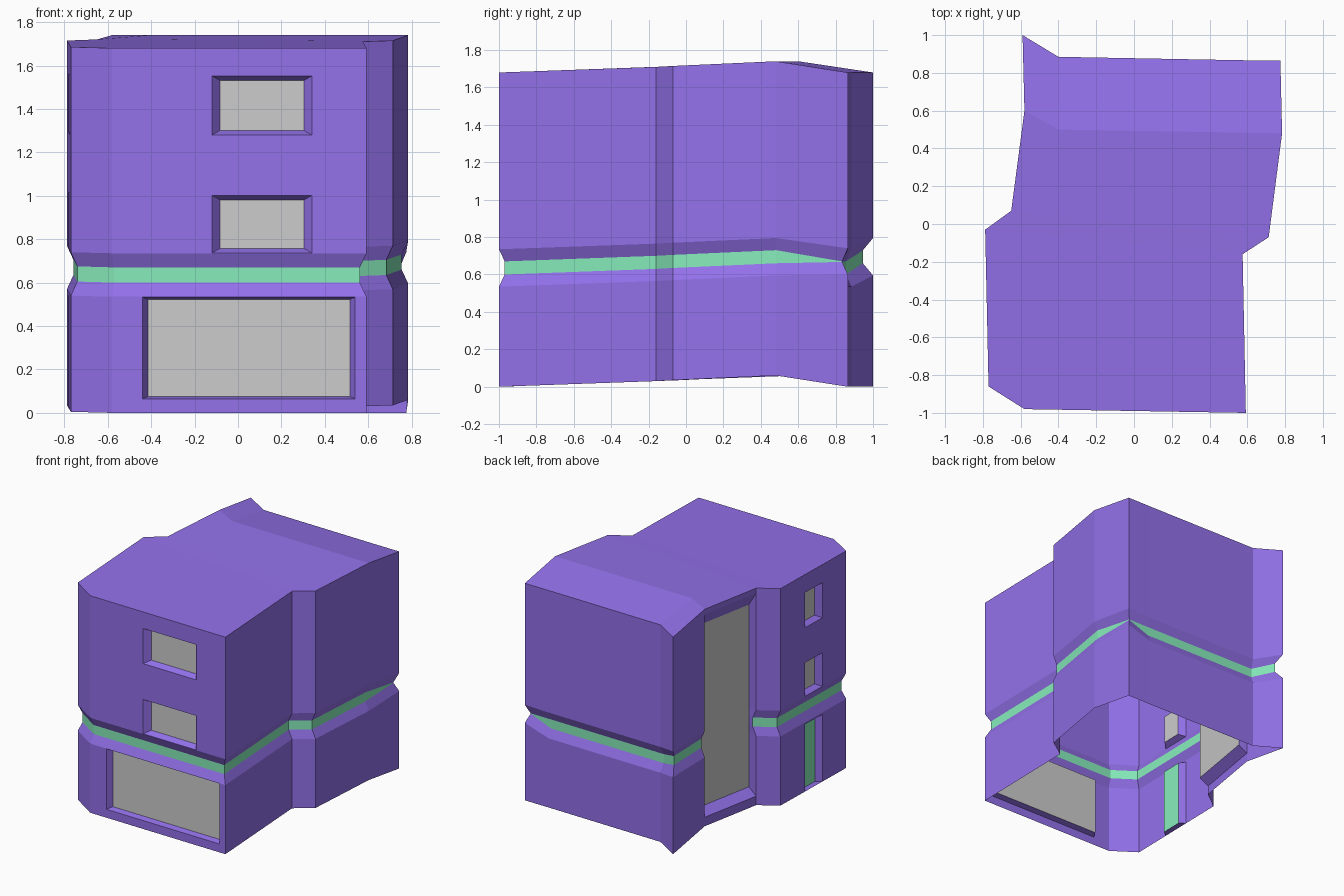
import bpy, bmesh
from mathutils import Vector

if "Cube" in bpy.data.objects:
    bpy.data.objects.remove(bpy.data.objects["Cube"])

# Outline corners, counter-clockwise: x, y, then z shift of base, band, top
OUT = [(.592, -1, 0, 0, 0), (.575, -.16, .03, .03, .03), (.713, -.07, .035, .035, .035),
       (.784, .48, .06, .06, .06), (.775, .865, 0, 0, 0), (.57, .867, 0, 0, 0),
       (-.40, .885, 0, 0, 0), (-.59, 1, 0, .06, 0), (-.58, .60, .06, .06, .06),
       (-.65, .07, .04, .04, .04), (-.788, -.03, .035, .035, .035),
       (-.77, -.86, .005, .005, .005), (-.58, -.98, 0, 0, 0)]
A, B, C, D, E, N, F, G, H, I, J, K, L = range(13)
ZS = [0, .535, .60, .67, .735, 1.68]
RECESS = [0, 0, .03, .03, 0, 0]
DEPTH = .045
TALL_DEPTH = .07
n = len(OUT)


def xy(i):
    return Vector(OUT[i % n][:2])


def inward(i):
    """Inward direction at a corner: sideways at the wall jogs, else mitred."""
    if i in (B, C):
        return Vector((-1, 0))
    if i in (I, J):
        return Vector((1, 0))
    a, b = (xy(i) - xy(i - 1)).normalized(), (xy(i + 1) - xy(i)).normalized()
    na, nb = Vector((-a.y, a.x)), Vector((-b.y, b.x))
    return (na + nb) / (1 + na.dot(nb))


def ring(i):
    x, y, lo, mid, hi = OUT[i]
    zs = [ZS[0] + lo] + [z + mid for z in ZS[1:5]] + [ZS[5] + hi]
    if i == E:  # band pinches to a point at this corner
        zs[1:5] = [.60, .667, .67, .74]
    m = inward(i)
    return [Vector((x + m.x * r, y + m.y * r, z)) for z, r in zip(zs, RECESS)]


P = [ring(i) for i in range(n)]
faces = {"walls": [], "band": [], "windows": [], "door": [], "roof": []}


def add(part, *pts):
    faces[part].append(pts)


def on_wall(i, j, t, z, depth=0):
    p = P[i][0].lerp(P[j][0], t)
    d = (xy(j) - xy(i)).normalized()
    return p + Vector((-d.y * depth, d.x * depth, z))


def opening(i, j, z0, z1, t0, t1, w0, w1, ins, insz, part="windows", sill=True):
    """Wall strip with a bevelled, recessed opening and its pane."""
    def rect(a, b, c, d, depth=0):
        return [on_wall(i, j, t, z, depth) for t, z in ((a, c), (b, c), (b, d), (a, d))]
    wall, hole = rect(0, 1, z0, z1), rect(t0, t1, w0, w1)
    k = ins / (xy(j) - xy(i)).length
    pane = rect(t0 + k, t1 - k, w0 + (insz if sill else 0), w1 - insz, DEPTH)
    for s in range(4):
        e = (s + 1) % 4
        if s or sill:
            add("walls", wall[s], wall[e], hole[e], hole[s])
        add("walls", hole[s], hole[e], pane[e], pane[s])
    add(part, *pane)


# Wall strips and band, leaving out strips that hold openings
for i in range(n):
    j = (i + 1) % n
    if i == H:
        continue
    for r in range(5):
        if i in (J, L) and r in (0, 4):
            continue
        add("band" if r == 2 else "walls", P[i][r], P[j][r], P[j][r + 1], P[i][r + 1])

# Front wall: wide shop window and two small windows; left wall: two small windows
fx = lambda x: (x + .58) / 1.172
opening(L, A, 0, .535, fx(-.44), fx(.54), .065, .533, .024, .01)
for z0, z1, w0, h in ((.735, 1.1, .737, .265), (1.1, 1.68, 1.28, .272)):
    opening(L, A, z0, z1, fx(-.12), fx(.34), w0, w0 + h, .037, .021)
    opening(J, K, z0, z1, .37, .64, w0 - .012 * (w0 > 1), w0 + .26, .037, .021)
# Left wall door
opening(J, K, 0, .535, .37, .64, 0, .52, .03, .01, "door", False)

# Tall window filling the stretch between two corners
lo, lo2, hi2, hi = .07, .12, 1.53, 1.64
W = lambda t, z, d=0: on_wall(H, I, t, z, d)
V = lambda t, z: W(t, z, TALL_DEPTH)
add("walls", W(0, 0), W(1, 0), W(1, lo), W(0, lo))
add("walls", W(0, lo), W(1, lo), V(1, lo2), V(0, lo2))
add("walls", V(0, hi2), V(1, hi2), W(1, hi), W(0, hi))
add("walls", W(0, hi), W(1, hi), W(1, 1.68), W(0, 1.68))
add("windows", V(0, lo2), V(1, lo2), V(1, hi2), V(0, hi2))
for c, t in ((H, 0), (I, 1)):
    outer = [W(t, lo)] + P[c][1:5] + [W(t, hi)]
    inner = [V(t, lo2)] + [V(t, z) for z in ZS[1:5]] + [V(t, hi2)]
    for r in range(5):
        q = [outer[r], inner[r], inner[r + 1], outer[r + 1]]
        add("walls", *(q if t == 0 else q[::-1]))

# Roof with a crease and a back slope
T = [p[5] for p in P]
M = Vector((-.40, .50, 1.74))
for loop in ([T[A], T[B], T[J], T[K], T[L]], [T[B], T[C], T[I], T[J]],
             [T[C], T[D], M, T[H], T[I]], [T[D], T[E], T[N], T[F], M],
             [M, T[F], T[G], T[H]]):
    add("roof", *loop)


def material(name, color):
    m = bpy.data.materials.new(name)
    m.diffuse_color = color
    m.use_nodes = True
    m.node_tree.nodes["Principled BSDF"].inputs["Base Color"].default_value = m.diffuse_color
    return m


purple = material("purple_paint", (.29, .164, .82, 1))
green = material("green_paint", (.242, .84, .498, 1))
mats = {"walls": purple, "roof": purple, "band": green, "door": green}

for name, polys in faces.items():
    bm = bmesh.new()
    for pts in polys:
        bm.faces.new([bm.verts.new(p) for p in pts])
    bmesh.ops.remove_doubles(bm, verts=bm.verts, dist=.0005)
    me = bpy.data.meshes.new(name)
    bm.to_mesh(me)
    bm.free()
    if name in mats:
        me.materials.append(mats[name])
    bpy.context.collection.objects.link(bpy.data.objects.new(name, me))
